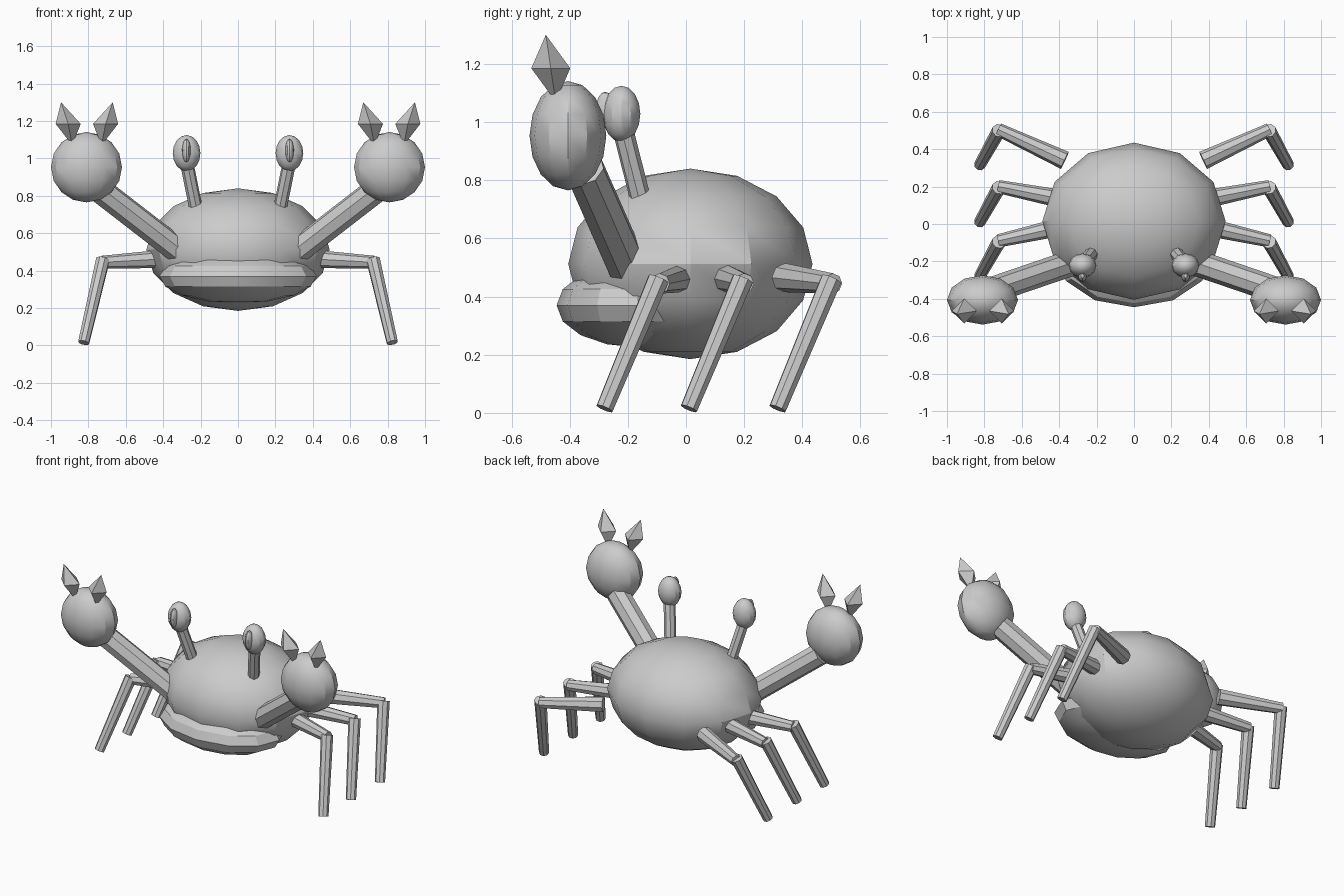
import bpy
import math
from mathutils import Vector

cube = bpy.data.objects.get("Cube")
if cube:
    bpy.data.objects.remove(cube, do_unlink=True)

shell = bpy.data.materials.new("shell_grey")
shell.use_nodes = True
GREY = (0.6, 0.6, 0.6, 1.0)
shell.diffuse_color = GREY
shell.node_tree.nodes["Principled BSDF"].inputs["Base Color"].default_value = GREY


def finish(name):
    """Name the new part, colour it and smooth its gentle edges."""
    part = bpy.context.object
    part.name = name
    part.data.materials.append(shell)
    bpy.ops.object.transform_apply(location=False, rotation=True, scale=True)
    bpy.ops.object.shade_smooth_by_angle(angle=math.radians(30))
    return part


def ellipsoid(name, centre, radii):
    bpy.ops.mesh.primitive_uv_sphere_add(segments=12, ring_count=8, radius=1, location=centre)
    bpy.context.object.scale = radii
    return finish(name)


def limb(name, start, end, r_start, r_end, sides=8):
    """Tapered tube between two points."""
    a, b = Vector(start), Vector(end)
    bpy.ops.mesh.primitive_cone_add(vertices=sides, radius1=r_start, radius2=r_end,
                                    depth=(b - a).length, location=(a + b) / 2)
    bpy.context.object.rotation_euler = (b - a).to_track_quat('Z', 'Y').to_euler()
    return finish(name)


def spike(name, base, waist, tip, radius):
    """Four-sided pointed claw tip: two pyramids sharing a square waist."""
    x, y, z = waist
    ring = [(x + radius, y, z), (x, y + radius, z), (x - radius, y, z), (x, y - radius, z)]
    faces = []
    for i in range(4):
        j = (i + 1) % 4
        faces += [(i, j, 4), (j, i, 5)]
    mesh = bpy.data.meshes.new(name)
    mesh.from_pydata(ring + [tip, base], [], faces)
    mesh.materials.append(shell)
    bpy.context.collection.objects.link(bpy.data.objects.new(name, mesh))


# Body and protruding lower jaw
ellipsoid("body", (0, 0.015, 0.5125), (0.49, 0.42, 0.3275))
ellipsoid("jaw", (0, -0.165, 0.37), (0.42, 0.28, 0.145))

for side, s in (("left", 1), ("right", -1)):
    # Raised arm and claw
    limb(f"{side}_arm", (s * 0.31, -0.20, 0.50), (s * 0.75, -0.35, 0.84), 0.07, 0.07)
    ellipsoid(f"{side}_claw", (s * 0.81, -0.406, 0.953), (0.19, 0.132, 0.188))
    for place, d in (("inner", -1), ("outer", 1)):
        spike(f"{side}_{place}_claw_tip",
              (s * (0.808 + d * 0.078), -0.448, 1.07),
              (s * (0.808 + d * 0.1), -0.465, 1.185),
              (s * (0.808 + d * 0.138), -0.482, 1.3), 0.067)

    # Eye on a stalk
    limb(f"{side}_eye_stalk", (s * 0.22, -0.15, 0.71), (s * 0.273, -0.216, 0.97), 0.036, 0.036)
    ellipsoid(f"{side}_eye", (s * 0.275, -0.222, 1.028), (0.074, 0.065, 0.097))
    ellipsoid(f"{side}_pupil", (s * 0.276, -0.278, 1.042), (0.023, 0.032, 0.062))

    # Three bent legs: hip and knee positions along the body
    for place, hip_y, knee_y in (("front", -0.01, -0.09), ("middle", 0.13, 0.20),
                                 ("back", 0.34, 0.505)):
        knee = (s * 0.725, knee_y, 0.445)
        limb(f"{side}_{place}_upper_leg", (s * 0.37, hip_y, 0.465), knee, 0.05, 0.035)
        limb(f"{side}_{place}_lower_leg", (s * 0.722, knee_y - 0.005, 0.46),
             (s * 0.825, knee_y - 0.19, 0.015), 0.038, 0.031)
